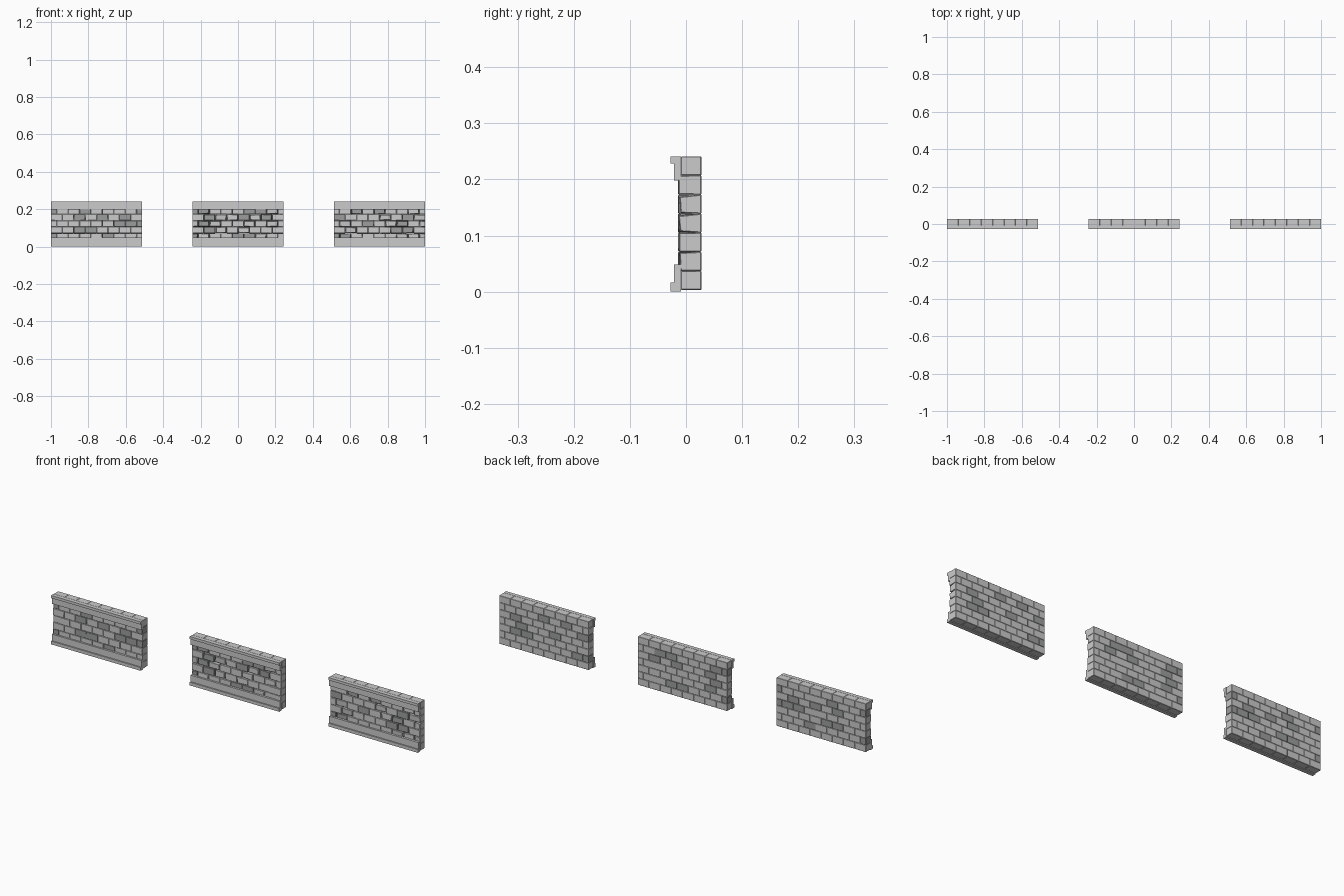
import bpy, bmesh, random
from mathutils import Vector

if "Cube" in bpy.data.objects:
    bpy.data.objects.remove(bpy.data.objects["Cube"])

W, H = 0.488, 0.241          # panel width and height
FRONT, BACK = -0.0135, 0.0275
COURSES, PER_ROW = 7, 8
Z0 = 0.003
ROW = (H - Z0) / COURSES
BW = W / PER_ROW

dark = bpy.data.materials.new("dark_stone")
dark.diffuse_color = (0.33, 0.34, 0.34, 1)
dark.use_nodes = True
dark.node_tree.nodes["Principled BSDF"].inputs["Base Color"].default_value = dark.diffuse_color


def finish(name, bm, x, mat=None):
    bmesh.ops.recalc_face_normals(bm, faces=bm.faces)
    me = bpy.data.meshes.new(name)
    bm.to_mesh(me)
    bm.free()
    ob = bpy.data.objects.new(name, me)
    ob.location.x = x
    bpy.context.collection.objects.link(ob)
    if mat:
        me.materials.append(mat)
    return ob


def add_brick(bm, x0, x1, z0, z1, front, chip, rng):
    # box whose front corners may be worn back and inwards
    cx, cz = (x0 + x1) / 2, (z0 + z1) / 2
    vs = bmesh.ops.create_cube(bm, size=1)["verts"]
    for v in vs:
        sx, sy, sz = v.co
        v.co = Vector((cx + sx * (x1 - x0), front if sy < 0 else BACK,
                       cz + sz * (z1 - z0)))
        if sy < 0 and chip:
            v.co.y += rng.uniform(0, 0.004) * chip
            if abs(v.co.x) < W / 2 - 0.002:
                v.co.x -= sx * rng.uniform(0, 0.011) * chip
            v.co.z -= sz * rng.uniform(0, 0.009) * chip


def trim(name, x, points):
    # stepped moulding running the full panel width
    bm = bmesh.new()
    face = bm.faces.new([bm.verts.new((-W / 2, y, z)) for y, z in points])
    ext = bmesh.ops.extrude_face_region(bm, geom=[face])["geom"]
    moved = [g for g in ext if isinstance(g, bmesh.types.BMVert)]
    bmesh.ops.translate(bm, verts=moved, vec=(W, 0, 0))
    finish(name, bm, x)


def panel(label, x, wear, seed):
    rng = random.Random(seed)
    light_bm, dark_bm = bmesh.new(), bmesh.new()
    for k in range(COURSES):
        # running bond: odd courses start with a half brick
        cuts = [-W / 2 + i * BW for i in range(PER_ROW + 1)]
        if k % 2:
            cuts = [-W / 2] + [c + BW / 2 for c in cuts[:-1]] + [W / 2]
        hidden = k in (0, COURSES - 1)
        for x0, x1 in zip(cuts, cuts[1:]):
            is_dark = 0 < k < 6 and rng.random() < 0.27
            front = -0.009 if hidden else FRONT + rng.uniform(-0.001, 0.0025)
            chip = 0 if hidden else 0.1
            if wear and not hidden and rng.random() < wear:
                chip = 1
            add_brick(dark_bm if is_dark else light_bm, x0, x1,
                      Z0 + k * ROW, Z0 + (k + 1) * ROW, front, chip, rng)
    for name, bm, mat in (("light_bricks", light_bm, None),
                          ("dark_bricks", dark_bm, dark)):
        ob = finish(label + "_" + name, bm, x, mat)
        bev = ob.modifiers.new("worn_edges", "BEVEL")
        bev.width, bev.segments = 0.0013, 1

    # base and cap mouldings
    lip, step, inner = -0.0275, -0.0215, -0.009
    trim(label + "_base_trim", x,
         [(inner, 0), (lip, 0), (lip, 0.016), (step, 0.016),
          (step, 0.048), (inner, 0.048)])
    trim(label + "_cap_trim", x,
         [(inner, H), (lip, H), (lip, 0.228), (step, 0.228),
          (step, 0.198), (inner, 0.198)])


# three wall panels, increasingly worn
panel("clean_wall", -0.756, 0.0, 3)
panel("worn_wall", 0.0, 0.35, 8)
panel("damaged_wall", 0.756, 0.4, 14)
